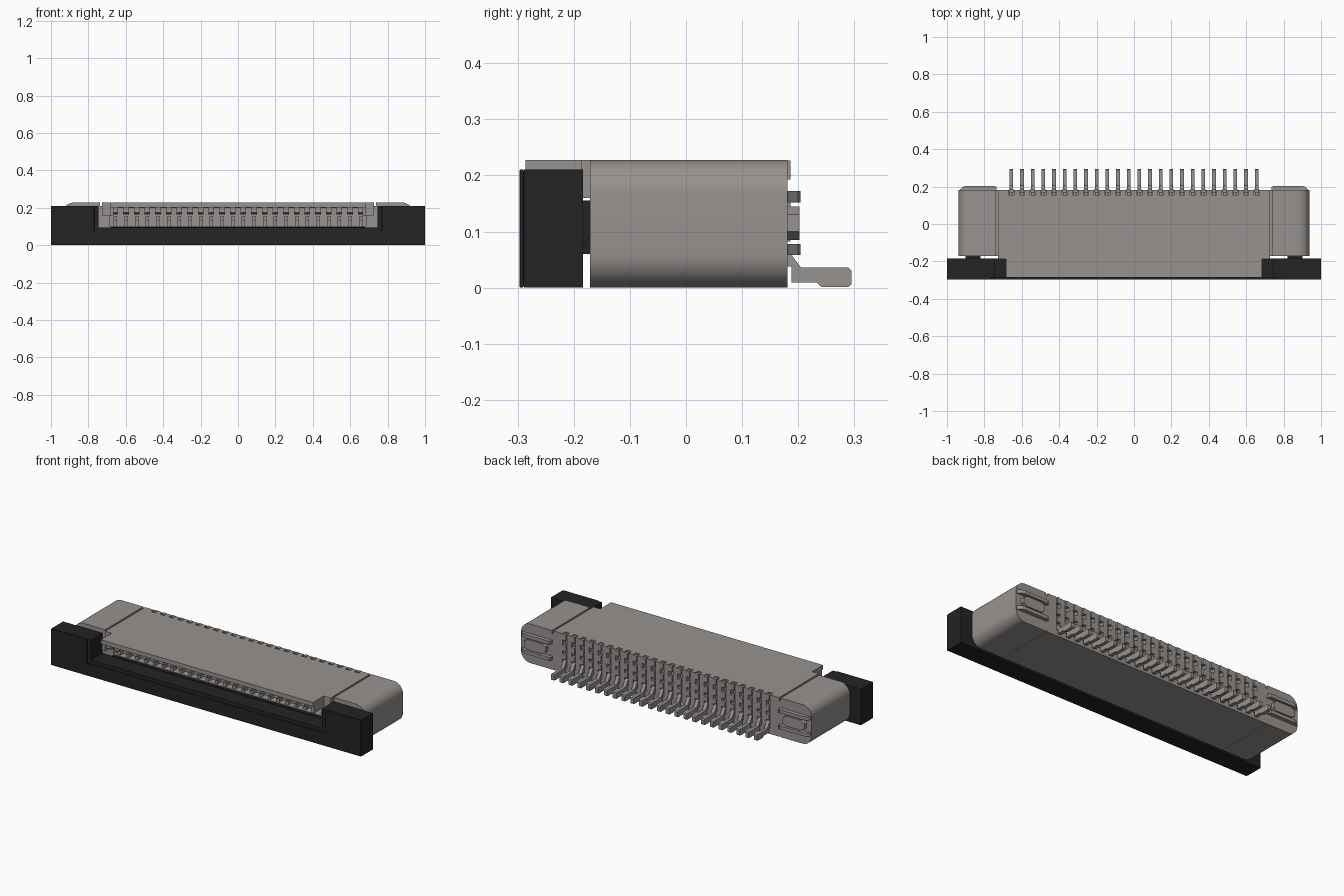
import bpy, bmesh, math
from mathutils import Vector

cube = bpy.data.objects.get("Cube")
if cube:
    bpy.data.objects.remove(cube, do_unlink=True)


def material(name, rgb):
    m = bpy.data.materials.new(name)
    m.use_nodes = True
    m.diffuse_color = (*rgb, 1)
    m.node_tree.nodes["Principled BSDF"].inputs["Base Color"].default_value = (*rgb, 1)
    return m


GREY = material("warm grey", (0.31, 0.29, 0.28))
BLACK = material("black plastic", (0.017, 0.017, 0.017))


def place(axis, p, t):
    return {"x": (t, p[0], p[1]), "y": (p[0], t, p[1]), "z": (p[0], p[1], t)}[axis]


def build(name, mat, prisms):
    """One object from prisms given as (outline, axis, start, end)."""
    bm = bmesh.new()
    for pts, axis, a, b in prisms:
        lo = [bm.verts.new(place(axis, p, a)) for p in pts]
        hi = [bm.verts.new(place(axis, p, b)) for p in pts]
        bm.faces.new(lo)
        bm.faces.new(hi[::-1])
        for i in range(len(pts)):
            j = (i + 1) % len(pts)
            bm.faces.new((lo[j], lo[i], hi[i], hi[j]))
    bmesh.ops.recalc_face_normals(bm, faces=bm.faces)
    me = bpy.data.meshes.new(name)
    bm.to_mesh(me)
    bm.free()
    me.materials.append(mat)
    ob = bpy.data.objects.new(name, me)
    bpy.context.collection.objects.link(ob)
    return ob


def box(x0, x1, y0, y1, z0, z1):
    return ([(x0, y0), (x1, y0), (x1, y1), (x0, y1)], "z", z0, z1)


def both_sides(prisms):
    """Add mirrored copies of z-axis prisms across x = 0."""
    return prisms + [([(-x, y) for x, y in p], ax, a, b) for p, ax, a, b in prisms]


def rounded_rect(x, z0, z1, r, n=8):
    pts = []
    for cx, cz, start in ((x - r, z1 - r, 0), (r - x, z1 - r, 90),
                          (r - x, z0 + r, 180), (x - r, z0 + r, 270)):
        for i in range(n + 1):
            a = math.radians(start + 90 * i / n)
            pts.append((cx + r * math.cos(a), cz + r * math.sin(a)))
    return pts


def activate(ob):
    bpy.ops.object.select_all(action="DESELECT")
    ob.select_set(True)
    bpy.context.view_layer.objects.active = ob


def smooth(ob, angle=30):
    activate(ob)
    bpy.ops.object.shade_smooth_by_angle(angle=math.radians(angle))


PINS = [-0.656 + i * 1.312 / 23 for i in range(24)]
TOP = 0.228

# Housing: rounded bar with a cable cavity, rear contact slots and seam grooves
housing = build("housing", GREY, [(rounded_rect(0.938, 0, TOP, 0.06), "y", -0.171, 0.181)])
cuts = [box(-0.685, 0.685, -0.3, 0.06, 0.1, 0.2)]
cuts += [box(x - 0.014, x + 0.014, 0.155, 0.25, 0.035, 0.25) for x in PINS]
cuts += both_sides([box(0.727, 0.738, -0.25, 0.25, 0.21, 0.25),
                    box(0.73, 0.735, -0.25, 0.25, -0.01, 0.003)])
cutter = build("cutter", GREY, cuts)
cutter.hide_render = True
mod = housing.modifiers.new("cut", "BOOLEAN")
mod.operation = "DIFFERENCE"
mod.solver = "EXACT"
mod.object = cutter
activate(housing)
bpy.ops.object.modifier_apply(modifier=mod.name)
bpy.data.objects.remove(cutter, do_unlink=True)
smooth(housing)

# Overhanging top plate with short side cheeks
build("top_plate", GREY, [box(-0.684, 0.684, -0.286, -0.171, 0.203, TOP)]
      + both_sides([box(0.665, 0.684, -0.275, -0.171, 0.16, 0.203),
                    box(0.684, 0.728, -0.186, -0.171, 0.16, TOP)]))


# Sliding lock: stepped U-shaped bar with tall ends
def u_shape(inner, floor):
    return [(-1, 0), (1, 0), (1, 0.211), (inner, 0.211), (inner, floor),
            (-inner, floor), (-inner, 0.211), (-1, 0.211)]


lock = build("sliding_lock", BLACK, [(u_shape(0.745, 0.094), "y", -0.289, -0.184)])
lock_front = build("lock_front_rim", BLACK, [(u_shape(0.768, 0.074), "y", -0.297, -0.289)])
bevel = lock_front.modifiers.new("soft_edges", "BEVEL")
bevel.width = 0.003
bevel.segments = 2

# Lock arms and tongue that reach into the housing
arm = [(-0.19, 0.06), (-0.183, 0.07), (-0.165, 0.105), (-0.165, 0.155), (-0.19, 0.155)]
build("lock_arms", BLACK, [(arm, "x", 0.82, 0.9), (arm, "x", -0.9, -0.82)])
build("lock_tongue", BLACK, [box(-0.68, 0.68, -0.19, -0.165, 0.06, 0.098)])

# Contacts: bent solder tails, rear bumps and spring fingers in the cavity
tail = [(0.15, 0.075), (0.178, 0.075), (0.19, 0.056), (0.205, 0.036), (0.289, 0.036),
        (0.295, 0.03), (0.295, 0.006), (0.289, 0.001), (0.242, 0.001), (0.233, 0.009),
        (0.188, 0.009), (0.188, 0.038), (0.15, 0.038)]
upper = [(0.06, 0.165), (-0.25, 0.168), (-0.262, 0.176), (-0.262, 0.204), (0.06, 0.204)]
lower = [(0.06, 0.1), (0.06, 0.13), (-0.1, 0.14), (-0.13, 0.155), (-0.16, 0.135), (-0.16, 0.1)]
build("solder_tails", GREY, [(tail, "x", x - 0.01, x + 0.01) for x in PINS])
build("upper_fingers", GREY, [(upper, "x", x - 0.015, x + 0.015) for x in PINS])
build("lower_fingers", GREY, [(lower, "x", x - 0.009, x + 0.009) for x in PINS])
bumps = []
for x in PINS:
    for z0, z1 in ((0.193, 0.227), (0.13, 0.165), (0.082, 0.112)):
        bumps.append(box(x - 0.011, x + 0.011, 0.168, 0.186, z0, z1))
build("rear_contact_bumps", GREY, bumps)

# Rear end clips: a rail above and below an eight-sided tab
rail = [(0.735, 0.165), (0.735, 0.197), (0.745, 0.204), (0.9, 0.204), (0.917, 0.198),
        (0.932, 0.182), (0.932, 0.165)]
build("clip_rails", GREY, both_sides([(rail, "z", 0.152, 0.172), (rail, "z", 0.058, 0.078)]))
tab = [(0.765, 0.1), (0.785, 0.085), (0.88, 0.085), (0.905, 0.1),
       (0.905, 0.13), (0.88, 0.145), (0.785, 0.145), (0.765, 0.13)]
build("clip_tabs", GREY, [(tab, "y", 0.17, 0.202),
                          ([(-x, z) for x, z in tab], "y", 0.17, 0.202)])
